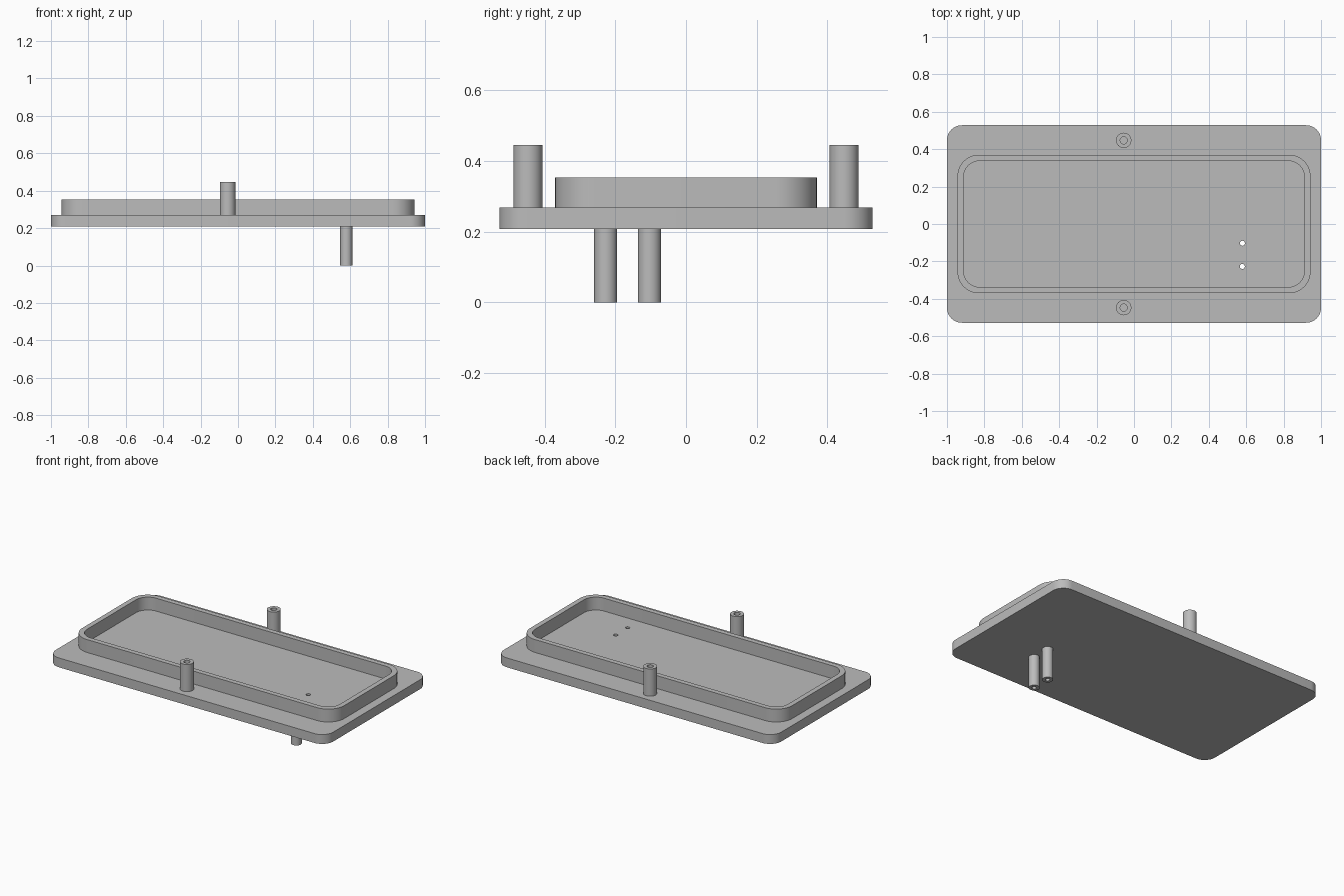
import bpy
import bmesh
from math import cos, sin, pi, radians

if "Cube" in bpy.data.objects:
    bpy.data.objects.remove(bpy.data.objects["Cube"], do_unlink=True)

grey = bpy.data.materials.new("plain grey")
grey.use_nodes = True
colour = (0.5, 0.5, 0.5, 1)
grey.diffuse_color = colour
grey.node_tree.nodes["Principled BSDF"].inputs["Base Color"].default_value = colour


def rounded_rect(hx, hy, r, steps=12):
    """Outline of a rectangle with rounded corners, centred on the origin."""
    pts = []
    for q, (sx, sy) in enumerate([(1, 1), (-1, 1), (-1, -1), (1, -1)]):
        for i in range(steps + 1):
            a = (q + i / steps) * pi / 2
            pts.append((sx * (hx - r) + r * cos(a), sy * (hy - r) + r * sin(a)))
    return pts


def circle(x, y, r, steps=40):
    return [(x + r * cos(2 * pi * i / steps), y + r * sin(2 * pi * i / steps))
            for i in range(steps)]


def extrude_profile(name, outlines, z0, z1):
    """Extrude a flat outline; any further outlines inside it become holes."""
    curve = bpy.data.curves.new(name + " profile", 'CURVE')
    curve.dimensions = '2D'
    curve.fill_mode = 'BOTH'
    curve.extrude = (z1 - z0) / 2
    for pts in outlines:
        spline = curve.splines.new('POLY')
        spline.points.add(len(pts) - 1)
        for point, (x, y) in zip(spline.points, pts):
            point.co = (x, y, 0, 1)
        spline.use_cyclic_u = True
    temp = bpy.data.objects.new(name + " profile", curve)
    bpy.context.collection.objects.link(temp)
    graph = bpy.context.evaluated_depsgraph_get()
    mesh = bpy.data.meshes.new_from_object(temp.evaluated_get(graph))
    bpy.data.objects.remove(temp, do_unlink=True)
    bpy.data.curves.remove(curve)

    # Weld caps to walls so the part is a closed solid
    bm = bmesh.new()
    bm.from_mesh(mesh)
    bmesh.ops.remove_doubles(bm, verts=bm.verts, dist=0.0001)
    bmesh.ops.recalc_face_normals(bm, faces=bm.faces)
    bmesh.ops.translate(bm, verts=bm.verts, vec=(0, 0, (z0 + z1) / 2))
    bm.to_mesh(mesh)
    bm.free()

    mesh.materials.clear()
    mesh.materials.append(grey)
    obj = bpy.data.objects.new(name, mesh)
    bpy.context.collection.objects.link(obj)
    bpy.ops.object.select_all(action='DESELECT')
    obj.select_set(True)
    bpy.context.view_layer.objects.active = obj
    bpy.ops.object.shade_smooth_by_angle(angle=radians(30))
    return obj


BOTTOM, TOP = 0.208, 0.269
TUBE_X, TUBE_YS, TUBE_BORE = 0.579, (-0.227, -0.103), 0.0135
POST_X, POST_Y = -0.055, 0.447

# Base plate, drilled through where the lower tubes meet it
extrude_profile("base_plate",
                [rounded_rect(1, 0.528, 0.08)]
                + [circle(TUBE_X, y, TUBE_BORE) for y in TUBE_YS],
                BOTTOM, TOP)

# Raised rim around the recess
extrude_profile("raised_rim",
                [rounded_rect(0.944, 0.37, 0.115), rounded_rect(0.911, 0.337, 0.085)],
                TOP, 0.353)

# Hollow posts on the front and back edges
for side, y in (("front", -POST_Y), ("back", POST_Y)):
    extrude_profile(side + "_post",
                    [circle(POST_X, y, 0.041), circle(POST_X, y, 0.019)],
                    TOP, 0.446)

# Hollow tubes hanging below the plate
for side, y in zip(("front", "back"), TUBE_YS):
    extrude_profile(side + "_lower_tube",
                    [circle(TUBE_X, y, 0.0325), circle(TUBE_X, y, TUBE_BORE)],
                    0, BOTTOM)
